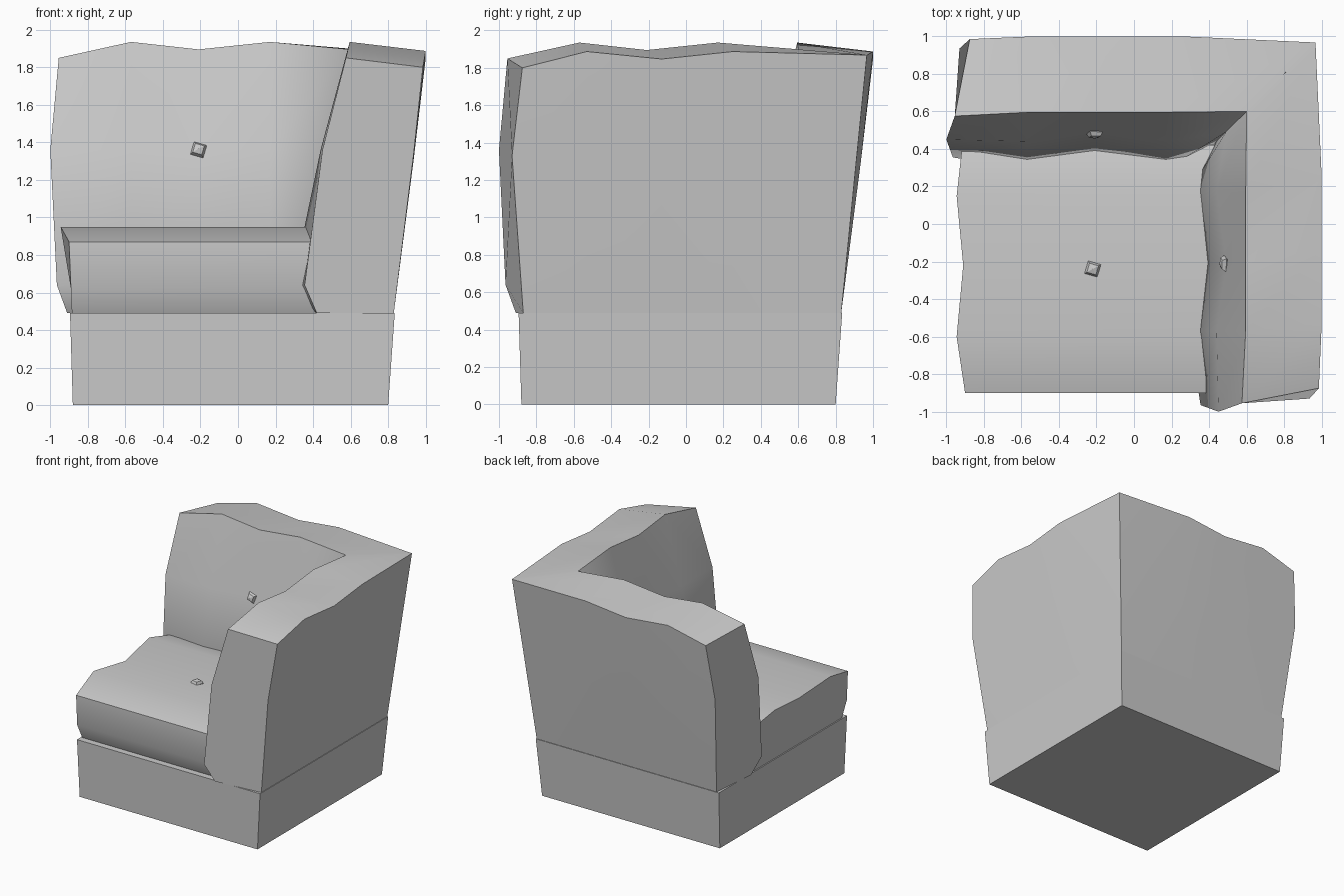
import bpy, bmesh, math
from mathutils import Vector, Matrix

if "Cube" in bpy.data.objects:
    bpy.data.objects.remove(bpy.data.objects["Cube"])


def loft(name, sections, smooth=True):
    """Skin a closed body over sections that share the same point count."""
    bm = bmesh.new()
    rings = [[bm.verts.new(p) for p in s] for s in sections]
    n = len(rings[0])
    for a, b in zip(rings, rings[1:]):
        for i in range(n):
            j = (i + 1) % n
            bm.faces.new((a[i], a[j], b[j], b[i]))
    bm.faces.new(rings[0])
    bm.faces.new(rings[-1])
    bmesh.ops.recalc_face_normals(bm, faces=bm.faces)
    mesh = bpy.data.meshes.new(name)
    bm.to_mesh(mesh)
    bm.free()
    obj = bpy.data.objects.new(name, mesh)
    bpy.context.collection.objects.link(obj)
    if smooth:
        bpy.ops.object.select_all(action='DESELECT')
        obj.select_set(True)
        bpy.context.view_layer.objects.active = obj
        bpy.ops.object.shade_smooth_by_angle(angle=math.radians(50))
    return obj


def square(lo, hi, z):
    return [(lo, lo, z), (hi, lo, z), (hi, hi, z), (lo, hi, z)]


# Tapered plinth
loft("base", [square(-0.88, 0.80, 0), square(-0.895, 0.835, 0.49)], smooth=False)

# Seat cushion: (y, top z, left x) along its tufted profile
seat = [(-0.84, 0.49, -0.885), (-0.90, 0.62, -0.89), (-0.90, 0.87, -0.90),
        (-0.60, 0.95, -0.945), (-0.22, 0.90, -0.91), (0.15, 0.95, -0.945),
        (0.42, 0.88, -0.915), (0.45, 0.62, -0.89), (0.42, 0.49, -0.885)]
loft("seat_cushion", [[(x, y, z) for y, z, x in seat],
                      [(0.48, y, z) for y, z, x in seat]])

# Back cushion: inner bottom, inner low, inner mid, ridge, outer top, outer mid, outer bottom
end = [(-0.91, 0.42, 0.49), (-0.965, 0.355, 0.64), (-1.0, 0.45, 1.36), (-0.955, 0.575, 1.85),
       (-0.875, 0.985, 1.80), (-0.93, 0.935, 1.33), (-0.87, 0.83, 0.49)]


def column(x_in, x_out, dip):
    """Cross-section of the back; dip sinks the tufted groove."""
    return [(x_in, 0.40, 0.49), (x_in, 0.29 + dip, 0.64), (x_in, 0.44 + dip, 1.36),
            (x_in, 0.595, 1.935 - 0.8 * dip), (x_out, 1.0, 1.887 - 0.8 * dip),
            (x_out, 0.935, 1.30), (x_out, 0.83, 0.49)]


# Mitred corner on the diagonal
mitre = [(t, t, z) for t, z in ((0.43, 0.49), (0.42, 0.64), (0.49, 1.36), (0.60, 1.895),
                                (0.967, 1.868), (0.91, 1.30), (0.83, 0.49))]
back = [end, column(-0.57, -0.53, 0), column(-0.21, -0.13, 0.05),
        column(0.17, 0.25, 0), mitre]
loft("back_cushion", back)

# Side cushion mirrors the back across the diagonal
loft("side_cushion", [[(y, x, z) for x, y, z in s] for s in back])

# Tufting buttons
for name, pos, axis in (("back_button", (-0.21, 0.485, 1.36), (0, -1, 0.2)),
                        ("side_button", (0.485, -0.21, 1.36), (-1, 0, 0.2)),
                        ("seat_button", (-0.22, -0.24, 0.905), (0, 0, 1))):
    bpy.ops.mesh.primitive_uv_sphere_add(segments=4, ring_count=4, radius=0.05)
    obj = bpy.context.object
    obj.name = name
    obj.matrix_world = (Matrix.Translation(pos)
                        @ Vector(axis).to_track_quat('Z', 'Y').to_matrix().to_4x4()
                        @ Matrix.Rotation(0.5, 4, 'Z') @ Matrix.Diagonal((1, 1, 0.6, 1)))
